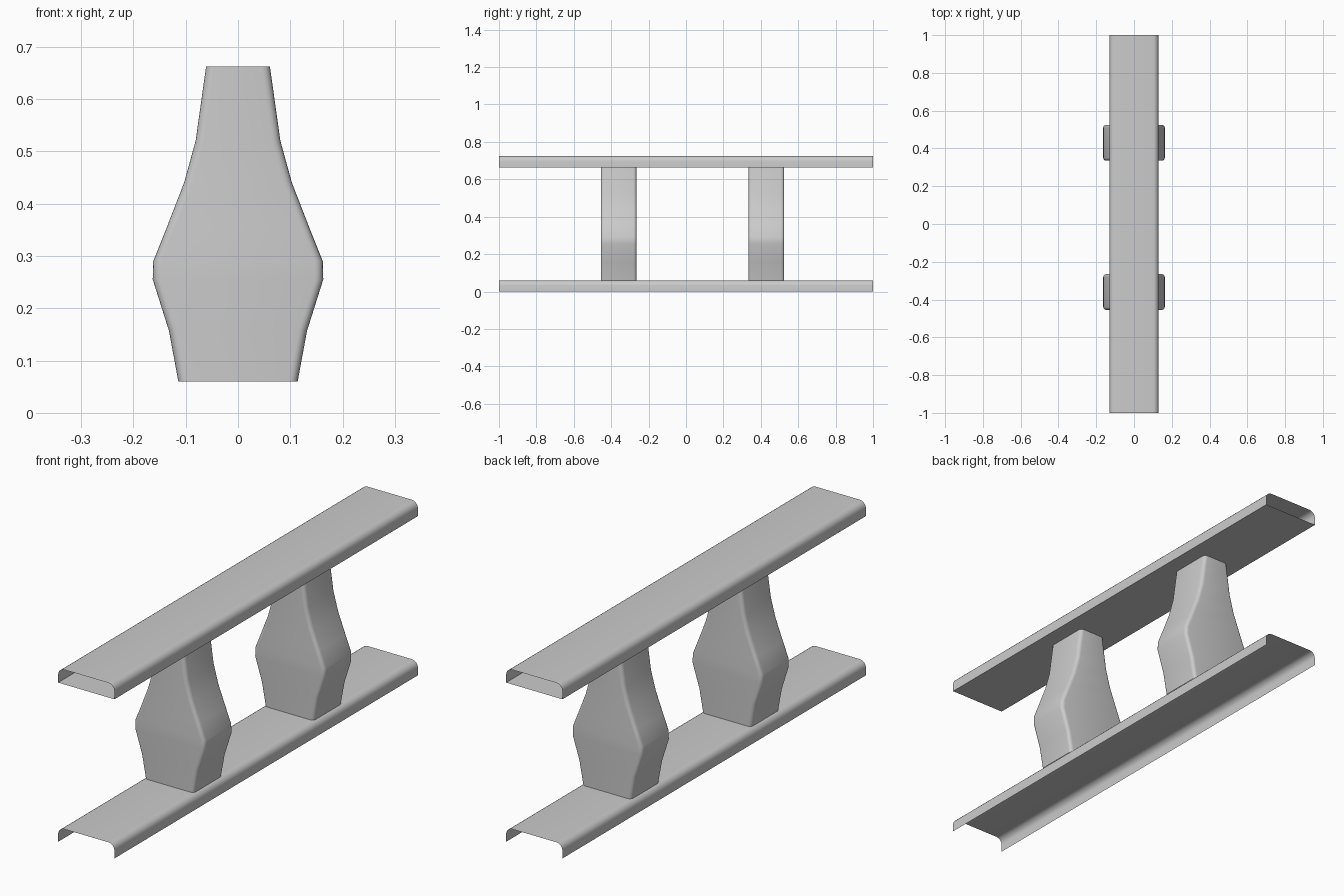
import bpy, bmesh, math

if "Cube" in bpy.data.objects:
    bpy.data.objects.remove(bpy.data.objects["Cube"])


def finish(name, bm, angle):
    bmesh.ops.recalc_face_normals(bm, faces=bm.faces)
    mesh = bpy.data.meshes.new(name)
    bm.to_mesh(mesh)
    bm.free()
    obj = bpy.data.objects.new(name, mesh)
    bpy.context.collection.objects.link(obj)
    bpy.ops.object.select_all(action='DESELECT')
    obj.select_set(True)
    bpy.context.view_layer.objects.active = obj
    bpy.ops.object.shade_smooth_by_angle(angle=math.radians(angle))
    return obj


def arc(cx, cy, r, start, steps):
    return [(cx + r * math.cos(a), cy + r * math.sin(a))
            for a in (math.radians(start + 90 * i / steps) for i in range(steps + 1))]


def loft(bm, rings, closed):
    rows = [[bm.verts.new(p) for p in ring] for ring in rings]
    n = len(rows[0])
    for a, b in zip(rows, rows[1:]):
        for i in range(n if closed else n - 1):
            j = (i + 1) % n
            bm.faces.new((a[i], a[j], b[j], b[i]))


# Thin sheet rail: flat top, rounded upper edges, open ends
def rail(name, z0, z1, closed_bottom):
    w, r = 0.13, 0.028
    section = ([(w, z0)] + arc(w - r, z1 - r, r, 0, 5)
               + arc(-w + r, z1 - r, r, 90, 5) + [(-w, z0)])
    bm = bmesh.new()
    loft(bm, [[(x, y, z) for x, z in section] for y in (-1, 1)], closed_bottom)
    obj = finish(name, bm, 40)
    # keep the top of an open channel facing outwards
    top = max(obj.data.polygons, key=lambda p: p.center.z)
    if top.normal.z < 0:
        obj.data.flip_normals()


# Baluster: half-widths by height, with rounded vertical edges
PROFILE = [(0.06, 0.114), (0.157, 0.132), (0.255, 0.163), (0.29, 0.162),
           (0.355, 0.136), (0.44, 0.103), (0.52, 0.081), (0.662, 0.061)]


def baluster(name, yc):
    d, r = 0.095, 0.016
    rings = []
    for z, w in PROFILE:
        ring = (arc(w - r, d - r, r, 0, 4) + arc(-w + r, d - r, r, 90, 4)
                + arc(-w + r, -d + r, r, 180, 4) + arc(w - r, -d + r, r, 270, 4))
        rings.append([(x, yc + y, z) for x, y in ring])
    bm = bmesh.new()
    loft(bm, rings, True)
    obj = finish(name, bm, 40)
    p = obj.data.polygons[0]
    if p.normal.x * p.center.x + p.normal.y * (p.center.y - yc) < 0:
        obj.data.flip_normals()


rail("bottom_rail", 0.0, 0.06, False)
rail("top_rail", 0.664, 0.725, True)
for label, y in (("front", -0.36), ("back", 0.43)):
    baluster(label + "_baluster", y)
